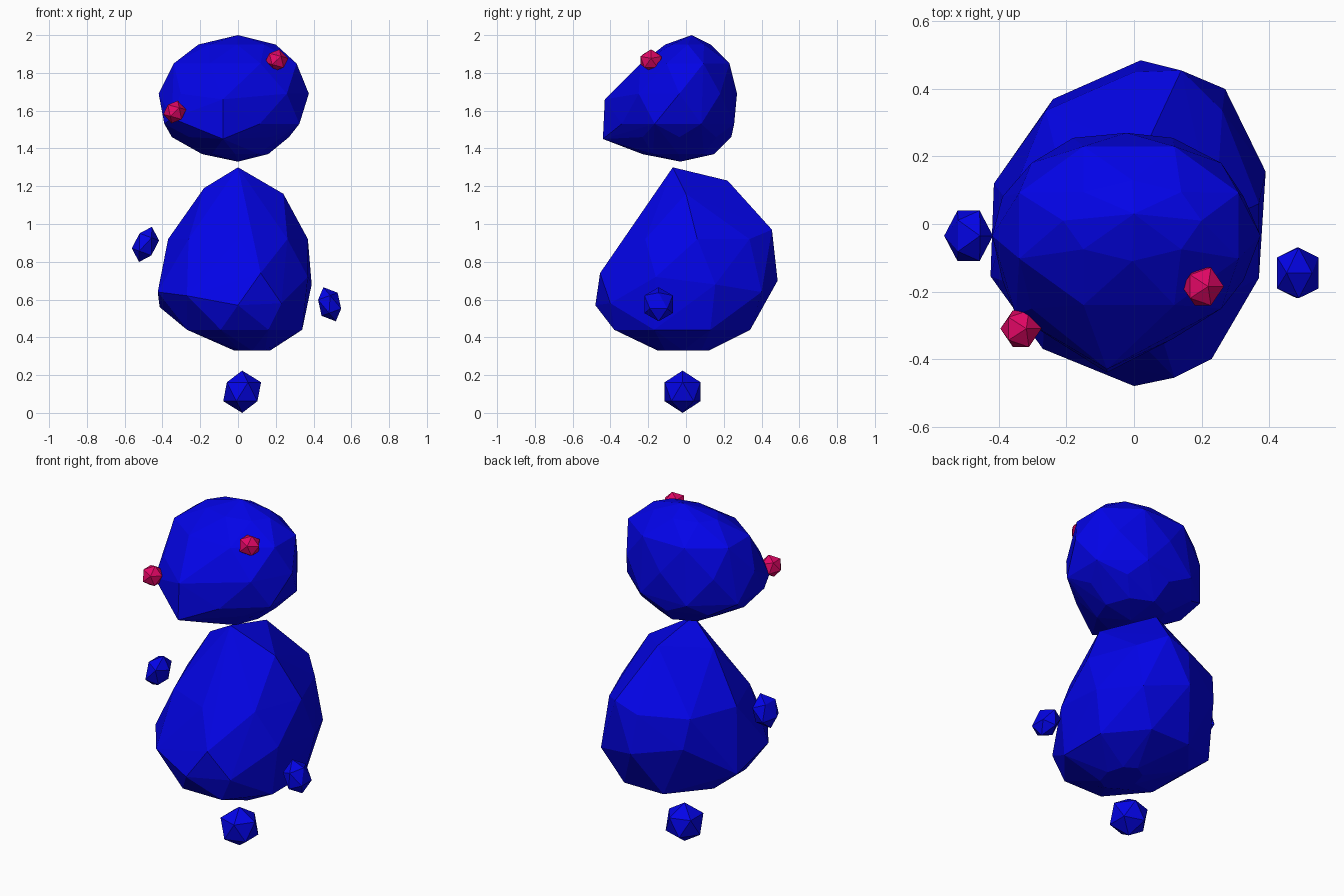
import bpy, bmesh, math

if "Cube" in bpy.data.objects:
    bpy.data.objects.remove(bpy.data.objects["Cube"])


def material(name, rgb):
    m = bpy.data.materials.new(name)
    m.diffuse_color = (*rgb, 1)
    m.use_nodes = True
    m.node_tree.nodes["Principled BSDF"].inputs["Base Color"].default_value = m.diffuse_color
    return m


BLUE = material("deep_blue", (0.001, 0.001, 0.8))
PINK = material("crimson_pink", (0.75, 0.002, 0.13))


def faceted_hull(name, rows, extra, mat, sides=8):
    """Convex faceted lump from rings (z, x min, x max, y min, y max, staggered) and corners."""
    bm = bmesh.new()
    for z, x0, x1, y0, y1, staggered in rows:
        shift = staggered * math.pi / sides
        grow = 1 / math.cos(shift)
        for k in range(sides):
            a = 2 * math.pi * k / sides + shift
            bm.verts.new(((x0 + x1) / 2 + (x1 - x0) / 2 * grow * math.cos(a),
                          (y0 + y1) / 2 + (y1 - y0) / 2 * grow * math.sin(a), z))
    for p in extra:
        bm.verts.new(p)
    res = bmesh.ops.convex_hull(bm, input=bm.verts[:])
    inside = {g for g in res["geom_interior"] + res["geom_unused"]
              if isinstance(g, bmesh.types.BMVert)}
    bmesh.ops.delete(bm, geom=list(inside), context='VERTS')
    bmesh.ops.recalc_face_normals(bm, faces=bm.faces[:])
    me = bpy.data.meshes.new(name)
    bm.to_mesh(me)
    bm.free()
    me.materials.append(mat)
    ob = bpy.data.objects.new(name, me)
    bpy.context.collection.objects.link(ob)


def nugget(name, loc, scale, mat, tilt=0.0):
    """Twenty-sided ball, stretched and leaned sideways."""
    bpy.ops.mesh.primitive_ico_sphere_add(subdivisions=1, radius=1, location=loc,
                                          rotation=(0, math.radians(tilt), 0))
    ob = bpy.context.object
    ob.name = name
    ob.scale = scale
    ob.data.materials.append(mat)


# Egg-shaped body: shoulder and base rings, then the peak and the belly corners
peak = [(0, -0.07, 1.30), (0.03, 0.22, 1.23), (0.24, 0.0, 1.16), (-0.18, 0.0, 1.19)]
belly = [(0.02, 0.485, 0.70), (0.14, 0.455, 0.97), (0.27, 0.40, 0.64), (0.39, 0.155, 0.68),
         (0.37, -0.16, 0.72), (0.23, -0.40, 0.58), (0.12, -0.455, 0.74), (0, -0.48, 0.57),
         (-0.27, -0.37, 0.62), (-0.425, -0.155, 0.64), (-0.415, 0.12, 0.56),
         (-0.24, 0.37, 0.75)]
faceted_hull("body", [
    (0.92, -0.37, 0.37, -0.33, 0.45, 0),
    (0.44, -0.27, 0.34, -0.38, 0.34, 1),
    (0.33, -0.02, 0.17, -0.15, 0.12, 0),
], peak + belly, BLUE)

# Rounded head, with a blunt muzzle edge and one full cheek
faceted_hull("head", [
    (1.95, -0.21, 0.20, -0.11, 0.13, 0),
    (1.85, -0.34, 0.31, -0.24, 0.23, 1),
    (1.69, -0.42, 0.375, -0.34, 0.27, 0),
    (1.53, -0.39, 0.325, -0.34, 0.255, 1),
    (1.46, -0.35, 0.27, -0.31, 0.24, 0),
    (1.37, -0.19, 0.16, -0.23, 0.15, 0),
], [(0, 0.03, 2.0), (0, -0.03, 1.33),
    (-0.08, -0.43, 1.66), (-0.08, -0.44, 1.45), (-0.35, -0.27, 1.56)], BLUE)

# Foot and arms
nugget("foot", (0.022, -0.018, 0.112), (0.112, 0.112, 0.112), BLUE)
nugget("left_arm", (-0.49, -0.035, 0.892), (0.068, 0.088, 0.099), BLUE, 20)
nugget("right_arm", (0.485, -0.145, 0.575), (0.068, 0.088, 0.096), BLUE, -20)

# Eyes
nugget("left_eye", (-0.335, -0.31, 1.593), (0.062, 0.064, 0.062), PINK, 15)
nugget("right_eye", (0.204, -0.185, 1.866), (0.064, 0.066, 0.06), PINK, 15)
